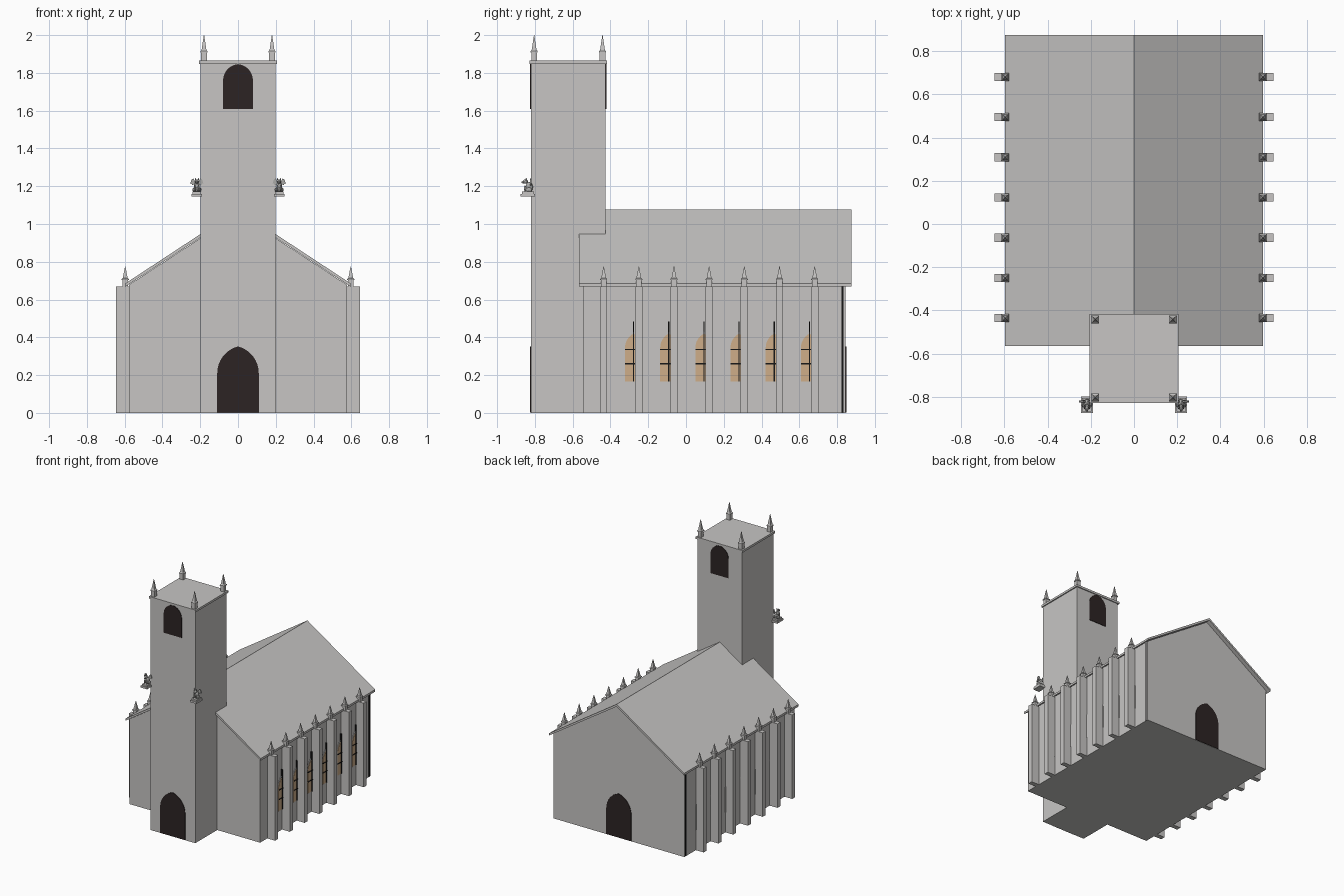
import bpy, bmesh, math
from mathutils import Matrix, Vector

cube = bpy.data.objects.get("Cube")
if cube:
    bpy.data.objects.remove(cube, do_unlink=True)


def material(name, rgb):
    m = bpy.data.materials.new(name)
    m.use_nodes = True
    m.diffuse_color = (*rgb, 1)
    bsdf = next(n for n in m.node_tree.nodes if n.type == 'BSDF_PRINCIPLED')
    bsdf.inputs["Base Color"].default_value = (*rgb, 1)
    return m


STONE = material("pale grey stone", (0.57, 0.56, 0.55))
STATUE = material("weathered grey stone", (0.40, 0.40, 0.39))
DARK = material("dark doorway", (0.025, 0.017, 0.017))
GLASS = material("amber glass", (0.62, 0.42, 0.25))
IRON = material("black iron", (0.008, 0.008, 0.008))


def finish(name, bm, mat):
    bmesh.ops.recalc_face_normals(bm, faces=bm.faces)
    mesh = bpy.data.meshes.new(name)
    bm.to_mesh(mesh)
    bm.free()
    mesh.materials.append(mat)
    ob = bpy.data.objects.new(name, mesh)
    bpy.context.scene.collection.objects.link(ob)
    return ob


def box(name, x, y, z, mat=STONE):
    """Box from (min, max) pairs."""
    bm = bmesh.new()
    size = Vector((abs(x[1] - x[0]), y[1] - y[0], z[1] - z[0]))
    mid = Vector((sum(x), sum(y), sum(z))) / 2
    bmesh.ops.create_cube(bm, size=1, matrix=Matrix.LocRotScale(mid, None, size))
    return finish(name, bm, mat)


def prism(name, outline, axis, a, b, mat=STONE):
    """Extrude an outline of (across, z) points along x or y from a to b."""
    bm = bmesh.new()
    verts = [bm.verts.new((a, u, z) if axis == 'x' else (u, a, z)) for u, z in outline]
    face = bm.faces.new(verts)
    new = bmesh.ops.extrude_face_region(bm, geom=[face])["geom"]
    shift = Vector((b - a, 0, 0) if axis == 'x' else (0, b - a, 0))
    bmesh.ops.translate(bm, vec=shift, verts=[v for v in new if isinstance(v, bmesh.types.BMVert)])
    return finish(name, bm, mat)


def arch(centre, half, bottom, spring, top, steps=8):
    """Pointed arch outline made of two circular arcs."""
    rise = top - spring
    r = (half ** 2 + rise ** 2) / (2 * half)
    end = math.asin(min(1, rise / r))
    arc = [(half - r + r * math.cos(end * i / steps), spring + r * math.sin(end * i / steps))
           for i in range(steps + 1)]
    right = [(half, bottom)] + arc
    left = [(-u, z) for u, z in reversed(right[:-1])]
    return [(centre + u, z) for u, z in right + left]


def pinnacle(name, x, y, z, height, width):
    """Square post with a collar and a four-sided spike."""
    bm = bmesh.new()
    post = height * 0.33
    h = width / 2
    levels = [(0, h), (post, h), (post, h * 1.25), (post * 1.15, h * 1.25),
              (post * 1.3, h * 0.85), (height, 0.001)]
    rings = [[bm.verts.new((x + sx * r, y + sy * r, z + dz))
              for sx, sy in ((-1, -1), (1, -1), (1, 1), (-1, 1))] for dz, r in levels]
    for lo, hi in zip(rings, rings[1:]):
        for i in range(4):
            j = (i + 1) % 4
            bm.faces.new((lo[i], lo[j], hi[j], hi[i]))
    bm.faces.new(rings[0])
    bm.faces.new(rings[-1])
    return finish(name, bm, STONE)


def blob(name, centre, size):
    bm = bmesh.new()
    bmesh.ops.create_icosphere(bm, subdivisions=2, radius=1,
                               matrix=Matrix.LocRotScale(Vector(centre), None, Vector(size)))
    return finish(name, bm, STATUE)


# Nave walls with gables
prism("nave_walls", [(-0.577, 0), (0.577, 0), (0.577, 0.678), (0, 1.055), (-0.577, 0.678)],
      'y', -0.545, 0.845)

# Roof slabs
prism("nave_roof", [(-0.597, 0.668), (-0.597, 0.685), (0, 1.077), (0.597, 0.685),
                    (0.597, 0.668), (0, 1.058)], 'y', -0.566, 0.876)

# Tower and its cap
TY = -0.623
box("tower", (-0.198, 0.198), (TY - 0.198, TY + 0.198), (0, 1.85))
box("tower_cap", (-0.207, 0.207), (TY - 0.206, TY + 0.206), (1.848, 1.865))
for sx in (-1, 1):
    for sy in (-1, 1):
        pinnacle("tower_pinnacle", sx * 0.18, TY + sy * 0.181, 1.863, 0.137, 0.03)

# Doors and belfry openings
door = arch(0, 0.11, 0.002, 0.21, 0.352)
belfry = arch(0, 0.079, 1.608, 1.76, 1.846)
prism("front_door", door, 'y', TY - 0.202, TY - 0.195, DARK)
prism("back_door", door, 'y', 0.842, 0.849, DARK)
prism("front_belfry_opening", belfry, 'y', TY - 0.202, TY - 0.195, DARK)
prism("back_belfry_opening", belfry, 'y', TY + 0.195, TY + 0.202, DARK)

for s in (-1, 1):
    wall = s * 0.577

    # Buttresses with pinnacles
    for i in range(7):
        y = -0.436 + 0.1862 * i
        box("buttress", (s * 0.57, s * 0.646), (y - 0.019, y + 0.019), (0, 0.67))
        pinnacle("buttress_pinnacle", s * 0.597, y, 0.668, 0.108, 0.03)

        # Windows beside each buttress after the first
        if i:
            c = y - 0.028
            out = [wall + s * d for d in (0.004, 0.007, 0.011)]
            prism("window_frame", arch(c, 0.05, 0.16, 0.345, 0.432), 'x', wall - s * 0.002, out[0])
            prism("window_glass", arch(c, 0.045, 0.167, 0.345, 0.42), 'x', wall, out[1], GLASS)
            box("window_mullion", (wall, out[2]), (c - 0.003, c + 0.003), (0.167, 0.485), IRON)
            for z in (0.26, 0.335):
                box("window_bar", (wall, out[2]), (c - 0.045, c + 0.045), (z - 0.003, z + 0.003), IRON)

    # Dark joint near the rear corner
    box("corner_joint", (wall - s * 0.002, wall + s * 0.003), (0.823, 0.834), (0.003, 0.67), IRON)

    # Winged statue on a bracket at each front tower corner
    gx = s * 0.218
    box("statue_bracket", (gx - 0.028, gx + 0.028), (-0.876, -0.8), (1.145, 1.16))
    box("statue_plinth", (gx - 0.022, gx + 0.022), (-0.868, -0.806), (1.16, 1.172))
    blob("statue_body", (gx, -0.83, 1.195), (0.016, 0.02, 0.028))
    blob("statue_head", (gx, -0.85, 1.225), (0.011, 0.014, 0.012))
    blob("statue_muzzle", (gx, -0.862, 1.221), (0.006, 0.009, 0.006))
    for side in (-1, 1):
        blob("statue_haunch", (gx + side * 0.015, -0.832, 1.181), (0.009, 0.018, 0.012))
        blob("statue_foreleg", (gx + side * 0.01, -0.852, 1.188), (0.005, 0.006, 0.018))
        blob("statue_ear", (gx + side * 0.008, -0.846, 1.236), (0.003, 0.004, 0.007))
        wing = [(0.006, 1.2), (0.008, 1.222), (0.018, 1.241), (0.028, 1.236), (0.036, 1.212),
                (0.029, 1.216), (0.024, 1.205), (0.017, 1.211)]
        prism("statue_wing", [(gx + side * u, z) for u, z in wing], 'y', -0.826, -0.818, STATUE)
